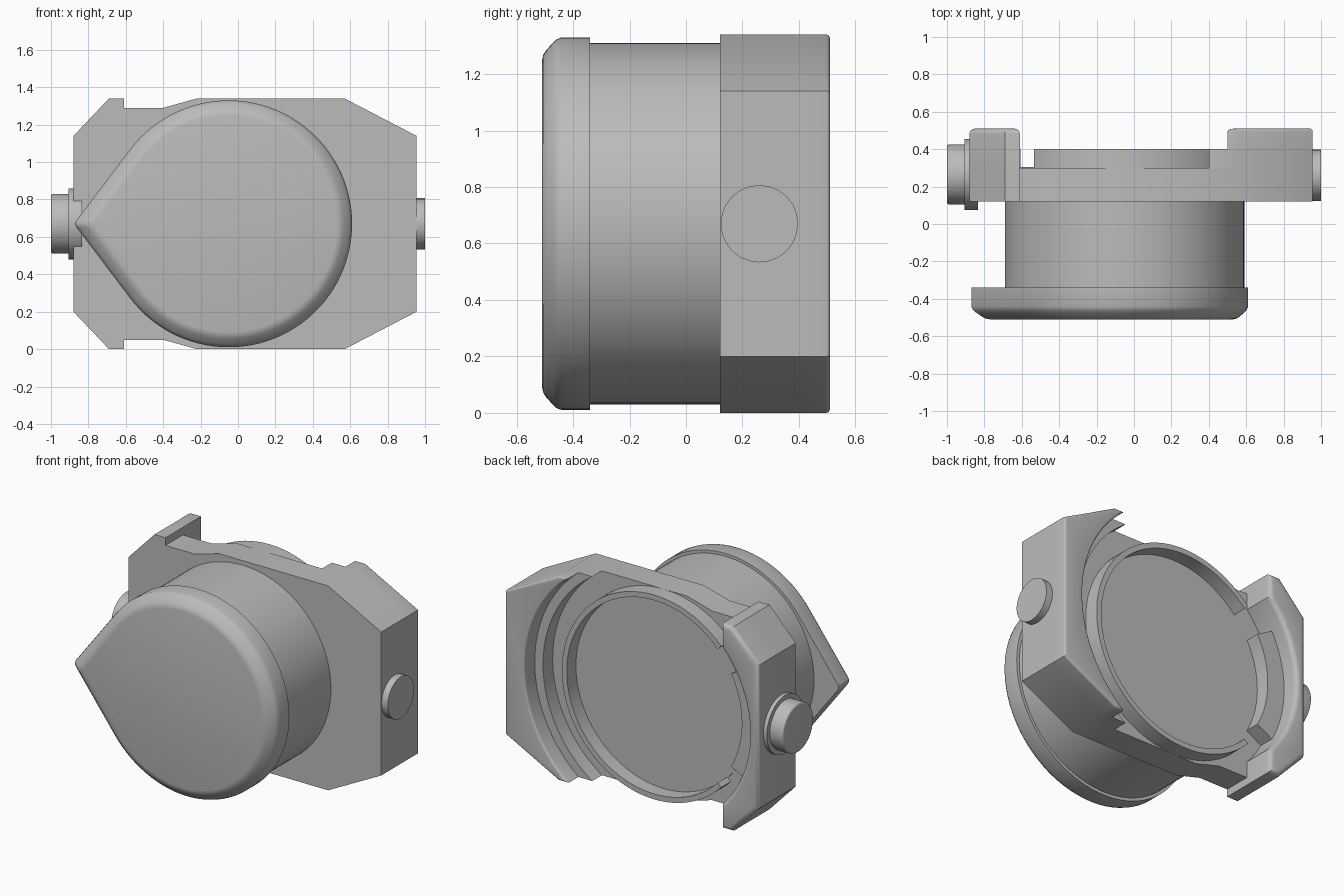
import bpy, bmesh
from math import pi, sin, cos, asin, acos

cube = bpy.data.objects.get("Cube")
if cube:
    bpy.data.objects.remove(cube)

grey = bpy.data.materials.new("plain_grey")
grey.use_nodes = True
grey.diffuse_color = (0.5, 0.5, 0.5, 1)
grey.node_tree.nodes["Principled BSDF"].inputs["Base Color"].default_value = (0.5, 0.5, 0.5, 1)

CX, CZ = -0.05, 0.67   # axis of the barrel


def arc(radius, a0, a1, n=40, cx=CX, cz=CZ):
    return [(cx + radius * cos(a0 + (a1 - a0) * i / n),
             cz + radius * sin(a0 + (a1 - a0) * i / n)) for i in range(n + 1)]


def circle(radius, n=96, cx=CX, cz=CZ):
    return arc(radius, 0, 2 * pi, n, cx, cz)[:-1]


def loft(name, layers, axis="y", bevel=0):
    """Join equal outlines, each given as (position on axis, points), and cap both ends."""
    bm = bmesh.new()
    rings = []
    for d, pts in layers:
        rings.append([bm.verts.new((u, d, v) if axis == "y" else (d, u, v)) for u, v in pts])
    n = len(rings[0])
    for a, b in zip(rings, rings[1:]):
        for i in range(n):
            j = (i + 1) % n
            bm.faces.new((a[i], a[j], b[j], b[i]))
    bm.faces.new(rings[0])
    cap = bm.faces.new(rings[-1])
    bmesh.ops.recalc_face_normals(bm, faces=bm.faces)
    if bevel:
        bmesh.ops.bevel(bm, geom=list(cap.edges), offset=bevel, segments=4,
                        profile=0.5, affect="EDGES", clamp_overlap=True)
    mesh = bpy.data.meshes.new(name)
    bm.to_mesh(mesh)
    bm.free()
    mesh.materials.append(grey)
    obj = bpy.data.objects.new(name, mesh)
    bpy.context.collection.objects.link(obj)
    bpy.ops.object.select_all(action="DESELECT")
    obj.select_set(True)
    bpy.context.view_layer.objects.active = obj
    bpy.ops.object.shade_smooth_by_angle(angle=0.55)
    return obj


def extrude(name, pts, d0, d1, axis="y", bevel=0):
    return loft(name, [(d0, pts), (d1, pts)], axis, bevel)


def mirrored(half):
    """Complete an outline whose upper half is given, mirrored about the axis height."""
    return half + [(x, 2 * CZ - z) for x, z in reversed(half)]


def teardrop(inset):
    tip = 0.03
    k = 0.63 / 0.79
    radius = 0.66 - inset
    a = acos(k)
    return (arc(radius, a - pi, pi - a, 80)
            + arc(tip, pi - a, pi + a, 10, CX - (radius - tip) / k))


# Main plate with notched upper and lower edges
extrude("main_plate", mirrored([(-0.88, 1.14), (-0.69, 1.34), (-0.61, 1.34), (-0.61, 1.29),
                                (-0.4, 1.29), (-0.22, 1.34), (0.57, 1.34), (0.955, 1.14)]),
        0.12, 0.30)

# Barrel and pointed front flange
extrude("barrel", circle(0.64), -0.36, 0.305)
loft("front_flange", [(y, teardrop(i)) for y, i in
                      ((-0.34, 0), (-0.44, 0), (-0.457, 0.006), (-0.47, 0.017),
                       (-0.495, 0.045), (-0.506, 0.062), (-0.51, 0.082))])

# Rim around the rear recess, open on the right, and the locking tab in the gap
open_a = 2.38
extrude("rear_rim", arc(0.67, -open_a, open_a, 80) + arc(0.635, open_a, -open_a, 80), 0.29, 0.40)
extrude("locking_tab", arc(0.77, pi - 0.5, pi + 0.5, 24) + arc(0.635, pi + 0.5, pi - 0.5, 24),
        0.29, 0.40)

# Left rear block with two concentric steps
for name, radius, y0, y1, bev in (("left_block_step", 0.807, 0.29, 0.40, 0),
                                  ("left_block_top", 0.867, 0.39, 0.51, 0.03)):
    a = asin(CZ / radius)
    outer = [(0.57, 1.34), (0.955, 1.14), (0.955, 0.2), (0.57, 0)]
    extrude(name, arc(radius, -a, a) + outer, y0, y1, bevel=bev)

# Right rear block with a curved inner wall
b = acos(0.56 / 0.76)
extrude("right_block", arc(0.76, pi + b, pi - b)
        + mirrored([(-0.61, 1.34), (-0.69, 1.34), (-0.88, 1.14)]), 0.29, 0.51, bevel=0.03)

# Side buttons
extrude("left_button", circle(0.137, 24, 0.26), 0.94, 1.0, "x")
extrude("right_collar", circle(0.19, 48, 0.265), -0.835, -0.905, "x")
extrude("right_button", circle(0.16, 48, 0.265), -0.89, -1.0, "x", bevel=0.012)
